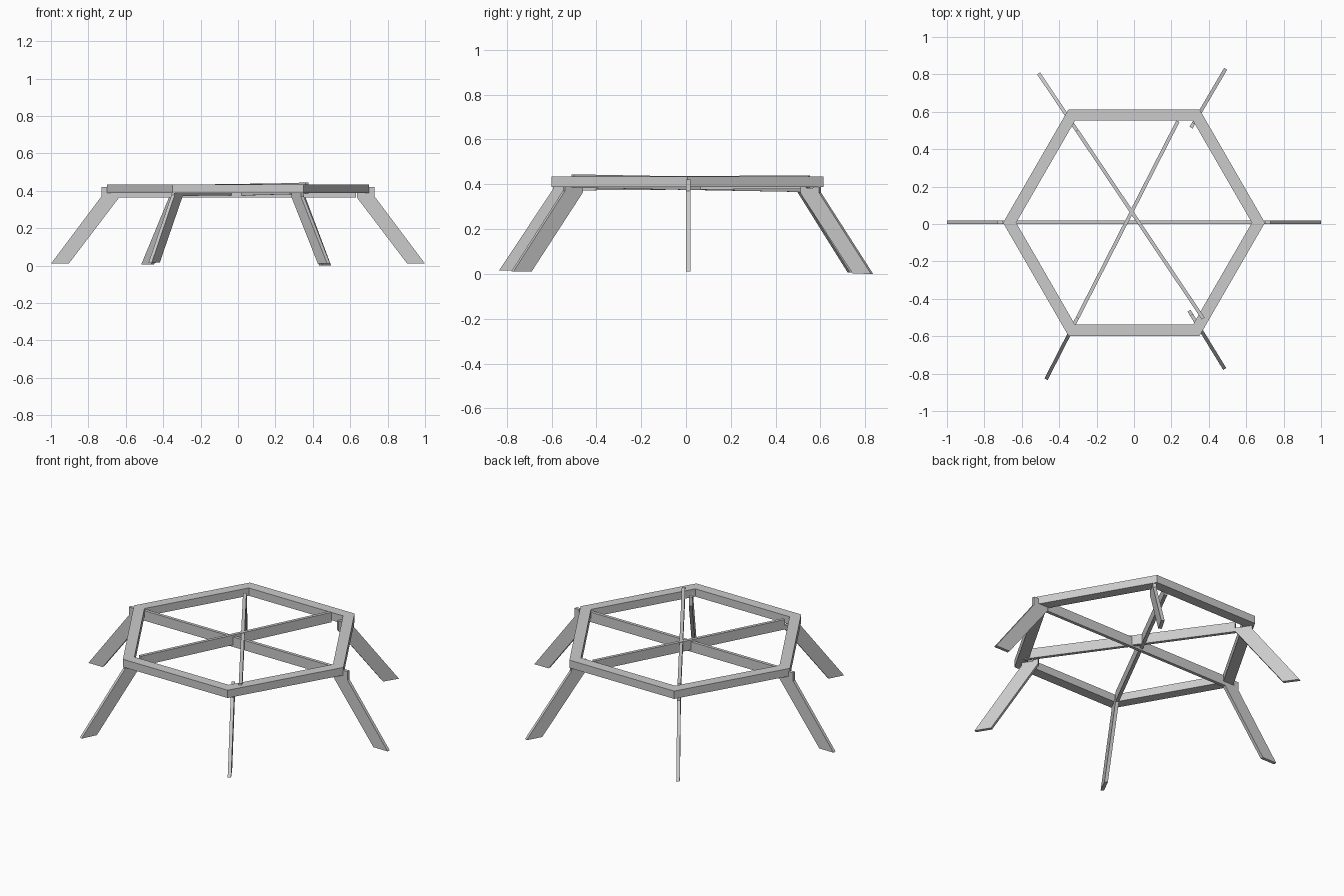
import bpy, bmesh
from math import cos, sin, pi
from mathutils import Vector

if "Cube" in bpy.data.objects:
    bpy.data.objects.remove(bpy.data.objects["Cube"])


def make_object(name, bm):
    bmesh.ops.recalc_face_normals(bm, faces=bm.faces)
    me = bpy.data.meshes.new(name)
    bm.to_mesh(me)
    bm.free()
    ob = bpy.data.objects.new(name, me)
    bpy.context.collection.objects.link(ob)
    return ob


def board(name, profile, foot, toward, z0=0.0, z1=0.0, thick=0.019):
    """Flat board cut to a (distance from foot, height) profile; z0..z1 is its tilt."""
    p, q = Vector(foot), Vector(toward)
    length = (q - p).length
    d = (q - p).normalized()
    n = Vector((-d.y, d.x)) * thick / 2
    bm = bmesh.new()
    sides = []
    for k in (-1, 1):
        vs = []
        for s, z in profile:
            xy = p + d * s + n * k
            vs.append(bm.verts.new((xy.x, xy.y, z + z0 + (z1 - z0) * s / length)))
        bm.faces.new(vs)
        sides.append(vs)
    a, b = sides
    for i in range(len(a)):
        j = (i + 1) % len(a)
        bm.faces.new((a[i], a[j], b[j], b[i]))
    return make_object(name, bm)


# Hexagonal ring
bm = bmesh.new()
loops = []
for r, z in ((0.70, 0.388), (0.70, 0.435), (0.63, 0.435), (0.63, 0.388)):
    loops.append([bm.verts.new((r * cos(i * pi / 3), 0.007 + r * sin(i * pi / 3), z))
                  for i in range(6)])
for k in range(4):
    for i in range(6):
        j, a, b = (i + 1) % 6, loops[k], loops[(k + 1) % 4]
        bm.faces.new((a[i], a[j], b[j], b[i]))
make_object("hexagon_ring", bm)

# Legs that continue into a long spoke, notched under the ring
LEG = [(0.27, 0.37), (0, 0.01), (0.095, 0.01), (0.365, 0.365)]
HOOK = [(0.30, 0.388), (0.30, 0.42), (0.27, 0.42)]


def spoke_leg(name, foot, tip, z0, z1):
    end = (Vector(tip) - Vector(foot)).length
    prof = LEG + [(end, 0.365), (end, 0.425), (0.367, 0.425), (0.367, 0.388)] + HOOK
    board(name, prof, foot, tip, z0, z1)


spoke_leg("spoke_leg_left", (-1, 0.01), (0.63, 0.01), 0, 0)
spoke_leg("spoke_leg_back", (-0.51, 0.805), (0.37, -0.505), -0.005, 0.019)
spoke_leg("spoke_leg_front", (-0.47, -0.83), (0.235, 0.55), 0.005, 0.015)

# Short separate legs with a notch
SHORT = LEG + [(0.365, 0.42), (0.337, 0.42), (0.337, 0.388)] + HOOK
board("short_leg_right", SHORT, (1, 0.01), (0.63, 0.01))
board("short_leg_back", SHORT, (0.49, 0.83), (0.305, 0.515), -0.01, -0.005)
board("short_leg_front", SHORT, (0.485, -0.775), (0.295, -0.465))
